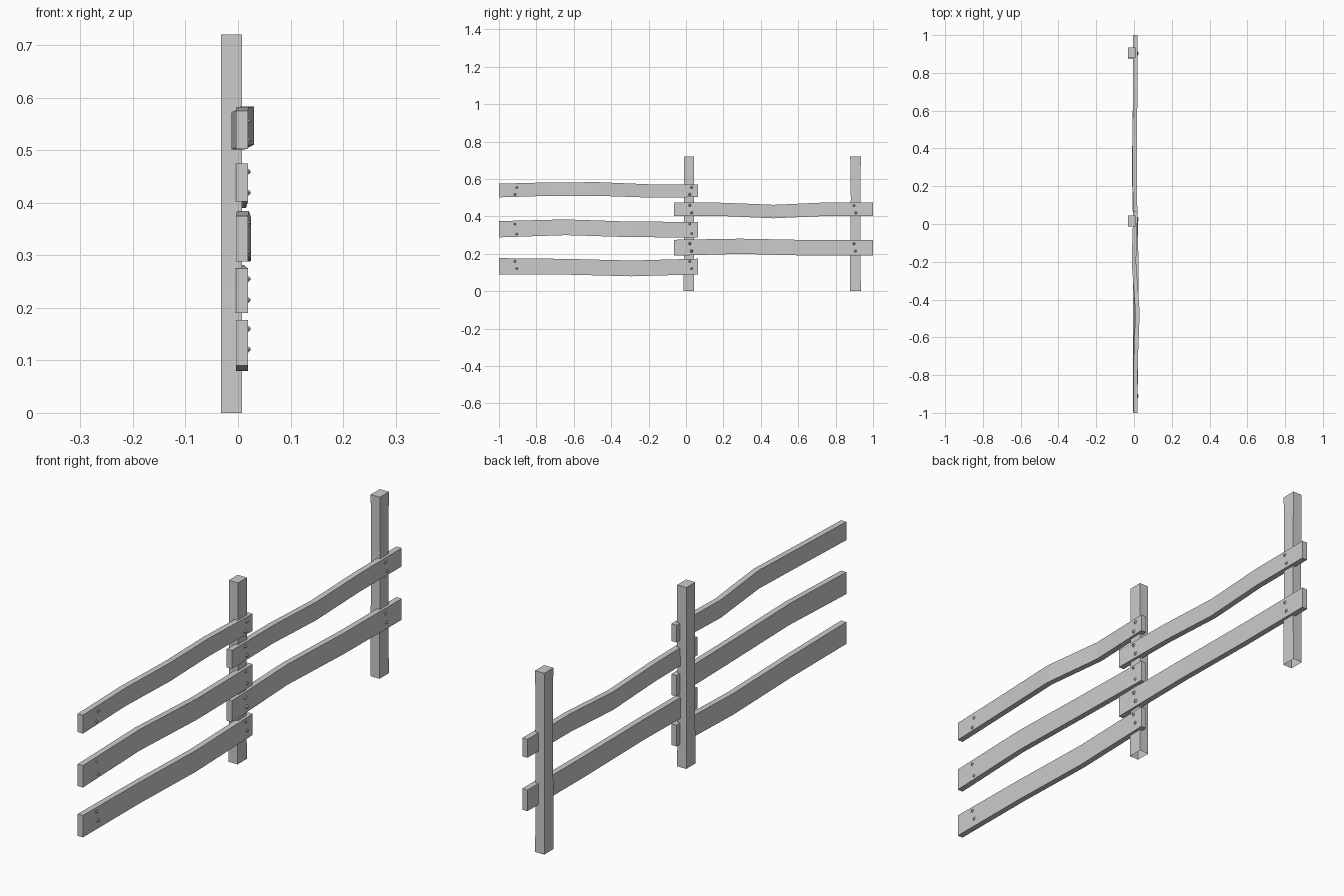
import bpy, bmesh
from mathutils import Matrix

if "Cube" in bpy.data.objects:
    bpy.data.objects.remove(bpy.data.objects["Cube"])


def finish(bm, name):
    bmesh.ops.recalc_face_normals(bm, faces=bm.faces)
    me = bpy.data.meshes.new(name)
    bm.to_mesh(me)
    bm.free()
    ob = bpy.data.objects.new(name, me)
    bpy.context.collection.objects.link(ob)
    return ob


def loft(name, rings, cap_start=True):
    """Skin a row of four-cornered sections."""
    bm = bmesh.new()
    vs = [[bm.verts.new(p) for p in r] for r in rings]
    for a, b in zip(vs, vs[1:]):
        for i in range(4):
            j = (i + 1) % 4
            bm.faces.new((a[i], a[j], b[j], b[i]))
    if cap_start:
        bm.faces.new(vs[0])
    bm.faces.new(vs[-1])
    return finish(bm, name)


X0, X1 = -0.004, 0.019   # back and front of the planks


def plank(name, y0, y1, sections):
    """sections: (sideways shift, bottom z, top z), evenly spaced along y"""
    n = len(sections) - 1
    rings = []
    for i, (dx, b, t) in enumerate(sections):
        y = y0 + (y1 - y0) * i / n
        rings.append([(X0 + dx, y, b), (X1 + dx, y, b),
                      (X1 + dx, y, t), (X0 + dx, y, t)])
    loft(name, rings)


def post(name, sections):
    """sections: (z, y min, y max); open underneath"""
    loft(name, [[(-0.032, a, z), (0.008, a, z), (0.008, b, z), (-0.032, b, z)]
                for z, a, b in sections], cap_start=False)


# Posts
post("middle_post", [(0, -0.014, 0.044), (0.24, -0.011, 0.042),
                     (0.50, -0.012, 0.044), (0.72, -0.012, 0.044)])
post("end_post", [(0, 0.876, 0.935), (0.24, 0.878, 0.932),
                  (0.50, 0.881, 0.932), (0.72, 0.878, 0.935)])

# Left-hand planks
plank("left_top_plank", -1, 0.065,
      [(0, .502, .575), (.001, .510, .582), (.011, .510, .583),
       (-.008, .501, .572), (0, .503, .571)])
plank("left_middle_plank", -1, 0.065,
      [(0, .288, .375), (.002, .300, .384), (.006, .289, .372), (0, .288, .371)])
plank("left_bottom_plank", -1, 0.065,
      [(0, .090, .177), (0, .089, .173), (0, .080, .164), (0, .090, .174)])

# Right-hand planks
plank("right_top_plank", -0.065, 1,
      [(0, .402, .475), (-.003, .402, .473), (-.004, .390, .462),
       (0, .402, .474), (0, .402, .475)])
plank("right_bottom_plank", -0.065, 1,
      [(0, .190, .275), (-.007, .200, .281), (-.002, .191, .274), (0, .190, .274)])

# Nail heads: (end y, upper z, lower z, the y step between the pair)
pairs = [(-.905, .555, .518, -.010), (.030, .555, .518, -.010),
         (-.915, .360, .306, .010), (.020, .360, .308, .010),
         (-.915, .160, .121, .010), (.020, .160, .121, .010),
         (.020, .459, .419, .010), (.898, .459, .419, .010),
         (.020, .255, .215, .010), (.898, .255, .215, .008)]
for k, (y, zu, zl, step) in enumerate(pairs):
    bm = bmesh.new()
    for yy, zz in ((y, zu), (y + step, zl)):
        m = Matrix.Translation((0.0205, yy, zz)) @ Matrix.Rotation(1.570796, 4, 'Y')
        bmesh.ops.create_cone(bm, cap_ends=True, segments=6, radius1=0.009,
                              radius2=0.002, depth=0.007, matrix=m)
    finish(bm, f"nail_pair_{k + 1}")
